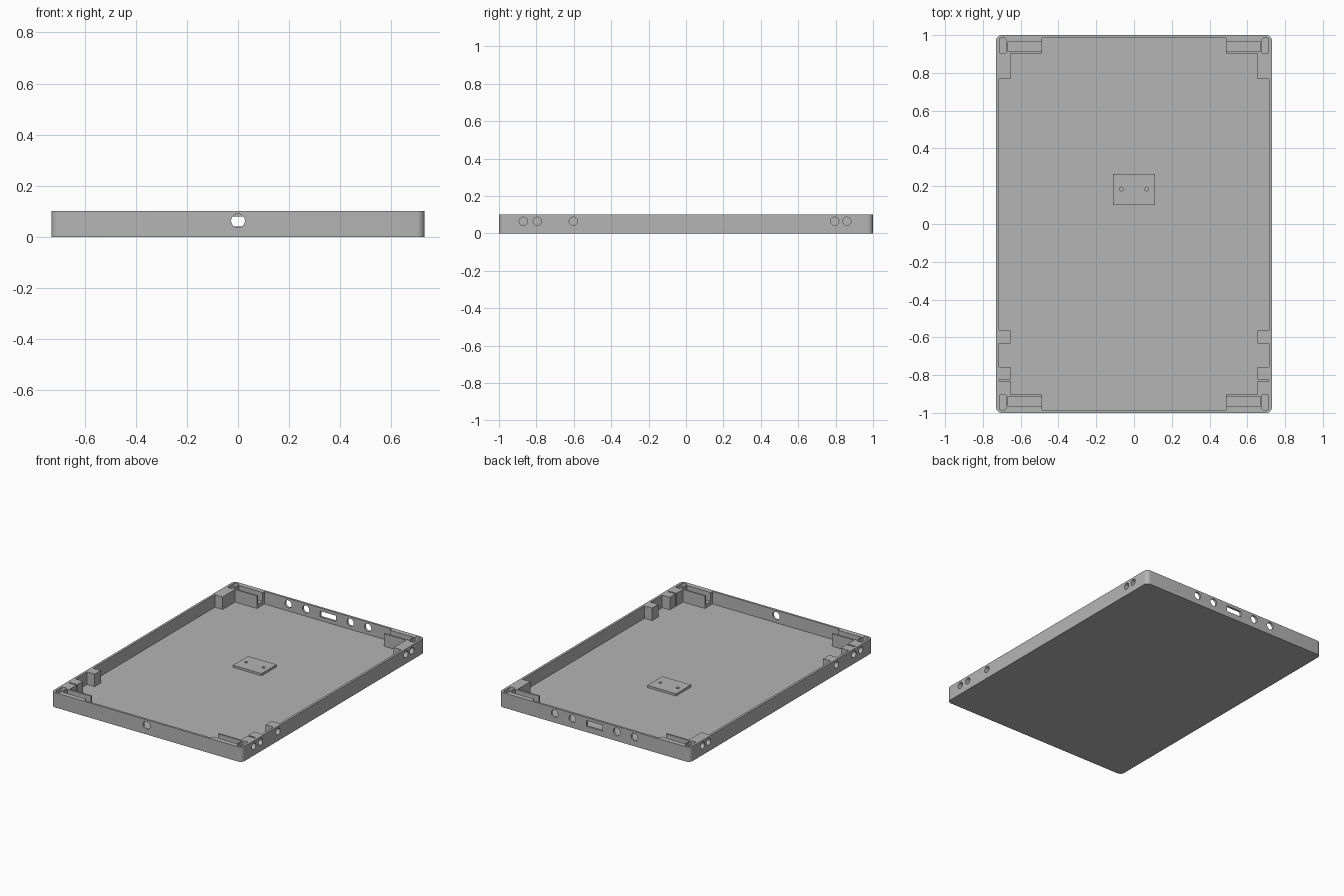
import bpy
import bmesh
import math
from mathutils import Matrix, Vector

if "Cube" in bpy.data.objects:
    bpy.data.objects.remove(bpy.data.objects["Cube"], do_unlink=True)

HX, HY, TOP, FLOOR = 0.73, 1.0, 0.102, 0.015
HOLE_Z = 0.065

grey = bpy.data.materials.new("plain grey")
grey.use_nodes = True
colour = (0.46, 0.46, 0.46, 1)
grey.diffuse_color = colour
grey.node_tree.nodes["Principled BSDF"].inputs["Base Color"].default_value = colour


def make_object(name, bm):
    bmesh.ops.recalc_face_normals(bm, faces=bm.faces)
    mesh = bpy.data.meshes.new(name)
    bm.to_mesh(mesh)
    bm.free()
    mesh.materials.append(grey)
    obj = bpy.data.objects.new(name, mesh)
    bpy.context.collection.objects.link(obj)
    return obj


def prism(name, outline, z0, z1):
    bm = bmesh.new()
    face = bm.faces.new([bm.verts.new((x, y, z0)) for x, y in outline])
    result = bmesh.ops.extrude_face_region(bm, geom=[face])
    top = [v for v in result["geom"] if isinstance(v, bmesh.types.BMVert)]
    bmesh.ops.translate(bm, verts=top, vec=(0, 0, z1 - z0))
    return make_object(name, bm)


def box(name, x0, x1, y0, y1, z0, z1):
    return prism(name, [(x0, y0), (x1, y0), (x1, y1), (x0, y1)], z0, z1)


def rounded_outline(x0, x1, y0, y1, r, steps=6):
    points = []
    corners = [(x1 - r, y1 - r), (x0 + r, y1 - r), (x0 + r, y0 + r), (x1 - r, y0 + r)]
    for quarter, (cx, cy) in enumerate(corners):
        for i in range(steps + 1):
            a = math.pi / 2 * (quarter + i / steps)
            points.append((cx + r * math.cos(a), cy + r * math.sin(a)))
    return points


def rod(name, centre, axis, radius, length):
    bm = bmesh.new()
    turn = Vector((0, 0, 1)).rotation_difference(Vector(axis)).to_matrix().to_4x4()
    bmesh.ops.create_cone(bm, cap_ends=True, segments=32, radius1=radius, radius2=radius,
                          depth=length, matrix=Matrix.Translation(centre) @ turn)
    return make_object(name, bm)


def cut(obj, cutter):
    cutter.hide_render = True
    mod = obj.modifiers.new("cut", "BOOLEAN")
    mod.operation = "DIFFERENCE"
    mod.solver = "EXACT"
    mod.object = cutter
    bpy.context.view_layer.objects.active = obj
    bpy.ops.object.modifier_apply(modifier=mod.name)
    bpy.data.objects.remove(cutter, do_unlink=True)


def smooth(obj):
    bpy.ops.object.select_all(action="DESELECT")
    obj.select_set(True)
    bpy.context.view_layer.objects.active = obj
    bpy.ops.object.shade_smooth_by_angle(angle=math.radians(30))


# Tray body with a cavity that leaves the corner blocks and side blocks standing
tray = prism("tray", rounded_outline(-HX, HX, -HY, HY, 0.03), 0, TOP)
IN_X, IN_Y, BLOCK_X, BLOCK_Y, END_X = 0.714, 0.985, 0.655, 0.902, 0.487
half = [(END_X, IN_Y), (END_X, BLOCK_Y), (BLOCK_X, BLOCK_Y), (BLOCK_X, 0.767),
        (IN_X, 0.767), (IN_X, -0.565), (BLOCK_X, -0.565), (BLOCK_X, -0.632),
        (IN_X, -0.632), (IN_X, -0.758), (BLOCK_X, -0.758), (BLOCK_X, -BLOCK_Y),
        (END_X, -BLOCK_Y), (END_X, -IN_Y)]
cavity = half + [(-x, y) for x, y in reversed(half)]
cut(tray, prism("cavity", cavity, FLOOR, 0.2))

for sx in (-1, 1):
    for sy in (-1, 1):
        # Long and short pockets in each corner block
        xs = sorted((sx * 0.482, sx * 0.668))
        ys = sorted((sy * 0.913, sy * 0.965))
        cut(tray, box("long_pocket", *xs, *ys, 0.04, 0.2))
        xs = sorted((sx * 0.677, sx * 0.713))
        ys = sorted((sy * 0.903, sy * 0.984))
        cut(tray, prism("short_pocket", rounded_outline(*xs, *ys, 0.009), 0.04, 0.2))
    # Thin slit beside the front block
    xs = sorted((sx * 0.65, sx * IN_X))
    cut(tray, box("slit", *xs, -0.832, -0.822, FLOOR, 0.2))
    # Blind holes in the side walls
    for y in (-0.87, -0.795, -0.603, 0.795, 0.86):
        cut(tray, rod("side_hole", (sx * 0.72, y, HOLE_Z), (1, 0, 0), 0.022, 0.08))

# Front hole, then the row of holes and the slot in the back wall
cut(tray, rod("front_hole", (0, -HY, HOLE_Z - 0.002), (0, 1, 0), 0.027, 0.1))
for x in (-0.305, -0.17, 0.17, 0.305):
    cut(tray, rod("back_hole", (x, HY, HOLE_Z - 0.002), (0, 1, 0), 0.026, 0.1))
cut(tray, box("back_slot", -0.06, 0.06, 0.95, 1.05, 0.04, 0.08))
smooth(tray)

# Raised plate with two screw holes
plate = box("mounting_plate", -0.11, 0.11, 0.101, 0.265, FLOOR - 0.002, FLOOR + 0.015)
for x in (-0.067, 0.067):
    cut(plate, rod("screw_hole", (x, 0.185, FLOOR + 0.015), (0, 0, 1), 0.01, 0.024))
smooth(plate)
